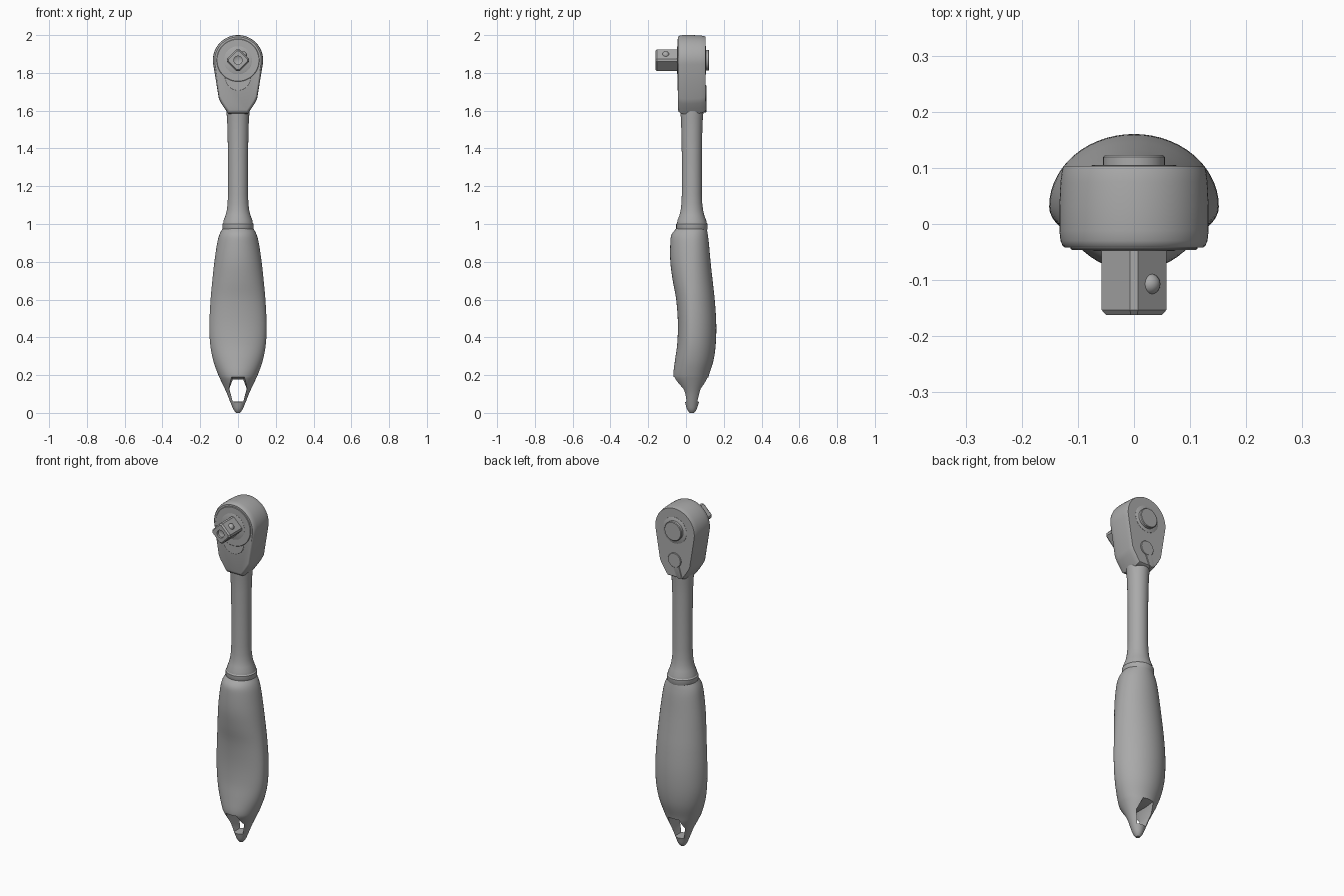
import bpy, bmesh
from math import sin, cos, pi, radians
from mathutils import Vector

cube = bpy.data.objects.get("Cube")
if cube:
    bpy.data.objects.remove(cube)

steel = bpy.data.materials.new("satin_grey")
steel.use_nodes = True
GREY = (0.4, 0.4, 0.4, 1)
steel.diffuse_color = GREY
steel.node_tree.nodes["Principled BSDF"].inputs["Base Color"].default_value = GREY

AXIS_Y = 0.031      # centre line of shank and handle
HEAD_Z = 1.867      # centre of the drive
FRONT, BACK = -0.042, 0.103


def loft(name, rings, angle=35):
    """Skin a list of equal-length point rings and cap both ends."""
    bm = bmesh.new()
    rows = [[bm.verts.new(p) for p in ring] for ring in rings]
    n = len(rows[0])
    for a, b in zip(rows, rows[1:]):
        for i in range(n):
            j = (i + 1) % n
            bm.faces.new((a[i], a[j], b[j], b[i]))
    bm.faces.new(rows[0])
    bm.faces.new(rows[-1])
    bmesh.ops.recalc_face_normals(bm, faces=bm.faces)
    mesh = bpy.data.meshes.new(name)
    bm.to_mesh(mesh)
    bm.free()
    mesh.materials.append(steel)
    obj = bpy.data.objects.new(name, mesh)
    bpy.context.collection.objects.link(obj)
    smooth(obj, angle)
    return obj


def smooth(obj, angle=35):
    bpy.ops.object.select_all(action="DESELECT")
    obj.select_set(True)
    bpy.context.view_layer.objects.active = obj
    bpy.ops.object.shade_smooth_by_angle(angle=radians(angle))


def cut(obj, cutter):
    mod = obj.modifiers.new("cut", "BOOLEAN")
    mod.operation, mod.solver, mod.object = "DIFFERENCE", "EXACT", cutter
    bpy.context.view_layer.objects.active = obj
    bpy.ops.object.modifier_apply(modifier=mod.name)
    bpy.data.objects.remove(cutter)
    smooth(obj)


def circle(r, n=48):
    return [(r * cos(2 * pi * i / n), r * sin(2 * pi * i / n)) for i in range(n)]


def prism(name, outline, steps, x=0, z=HEAD_Z, angle=35):
    """Outline in the xz plane, swept through (y, scale) steps."""
    return loft(name, [[(x + px * s, y, z + pz * s) for px, pz in outline]
                       for y, s in steps], angle)


def lathe(name, profile):
    return loft(name, [[(px, AXIS_Y + py, z) for px, py in circle(r)] for r, z in profile])


def spline(keys, per=4):
    """Smooth interpolation through key rows."""
    rows = [Vector(k) for k in keys]
    out = []
    for i in range(len(rows) - 1):
        p0, p1, p2 = rows[max(i - 1, 0)], rows[i], rows[i + 1]
        p3 = rows[min(i + 2, len(rows) - 1)]
        for k in range(per):
            t = k / per
            m1 = (p2 - p0) / 2
            m2 = (p3 - p1) / 2
            out.append((2*t**3 - 3*t*t + 1) * p1 + (t**3 - 2*t*t + t) * m1
                       + (3*t*t - 2*t**3) * p2 + (t**3 - t*t) * m2)
    return out + [rows[-1]]


# Handle: rows of half width, front y, back y and height
grip = [(.010, .020, .042, .000), (.024, .006, .056, .018), (.040, -.005, .068, .055),
        (.062, -.020, .087, .11), (.090, -.058, .113, .17), (.106, -.067, .123, .205),
        (.132, -.058, .146, .28), (.148, -.046, .158, .37), (.151, -.043, .160, .48),
        (.145, -.052, .152, .60), (.136, -.070, .141, .70), (.125, -.083, .130, .80),
        (.110, -.083, .121, .90), (.098, -.076, .115, .945), (.082, -.052, .110, .975)]
rings = []
for row in spline([Vector(g) for g in [Vector(r) for r in grip]]):
    w, front, back, z = row
    ring = []
    for c, s in circle(1, 56):
        depth = back - AXIS_Y if s > 0 else AXIS_Y - front
        ring.append((w * c, AXIS_Y + depth * s, z))
    rings.append(ring)
handle = loft("handle", rings)

# Six-sided hanging hole through the handle tip, flared at both mouths
hexagon = [(.028, .060), (.046, .012), (.028, -.057),
           (-.028, -.057), (-.046, .012), (-.028, .060)]
cut(handle, prism("hole_cutter", hexagon,
                  [(-.2, 1.5), (-.07, 1.25), (0, 1), (.065, 1), (.13, 1.25), (.25, 1.5)],
                  z=.116))

# Collar and shank
lathe("collar", [(.078, .965), (.083, .975), (.083, 1.0), (.078, 1.006)])
lathe("shank", [(.079, 1.0), (.076, 1.02), (.066, 1.045), (.059, 1.075), (.055, 1.11),
                (.053, 1.16), (.053, 1.35), (.055, 1.48), (.058, 1.56), (.064, 1.62),
                (.066, 1.68)])

# Ratchet head: round top tapering to the neck, with softened rims
arc = [(.133 * cos(a), .133 * sin(a))
       for a in (radians(-10 + 200 * i / 44) for i in range(45))]
half = [(.101, -.205), (.088, -.230), (.070, -.257), (.050, -.285)]
outline = arc + [(-x, z) for x, z in half] + half[::-1]
prism("head", outline, [(FRONT, .925), (-.039, .955), (-.030, .985), (-.012, 1), (.03, 1),
                        (.075, .985), (.095, .965), (BACK, .945)])

# Front cover: large disc over a lower lobe, with a ring around the drive
thin = .005
prism("cover_lobe", circle(.068), [(FRONT + .01, 1), (FRONT - .001, 1), (FRONT - .002, .98)],
      z=1.774)
prism("cover_disc", circle(.113, 64),
      [(FRONT + .01, 1), (FRONT - .002, 1), (FRONT - .004, .98)])
prism("drive_ring", circle(.074), [(FRONT + .01, 1), (FRONT - .005, 1), (FRONT - .006, .97)])

# Square drive standing on its corner, corners trimmed
a, b = .058, .007
diamond = [(a, b), (b, a), (-b, a), (-a, b), (-a, -b), (-b, -a), (b, -a), (a, -b)]
drive = prism("square_drive", diamond, [(0, 1), (-.153, 1), (-.162, .86)], angle=20)
cut(drive, prism("dimple_cutter", circle(.022, 32), [(-.19, 1), (-.150, 1), (-.146, .7)]))

# Detent ball on the upper left face of the drive
bpy.ops.mesh.primitive_uv_sphere_add(segments=24, ring_count=12, radius=.019,
                                     location=(.028, -.107, HEAD_Z + .028))
ball = bpy.context.object
ball.name = "detent_ball"
ball.data.materials.append(steel)
smooth(ball)

# Release button with its surrounding ring on the back
prism("button_ring", circle(.076), [(BACK - .01, 1), (BACK + .001, 1), (BACK + .002, .98)])
prism("release_button", circle(.055), [(BACK - .01, 1), (.119, 1), (.123, .94)])

# Reversing lever: round pivot with a slanted thumb tab
prism("lever_pivot", circle(.042, 32), [(.08, 1), (.106, 1), (.109, .94)], z=1.693)
tab = [(-.002, .01), (.022, -.01), (-.012, -.092), (-.030, -.103), (-.046, -.088), (-.022, -.01)]
prism("lever_tab", tab, [(.055, 1), (.106, 1), (.108, .95)], z=1.693)
